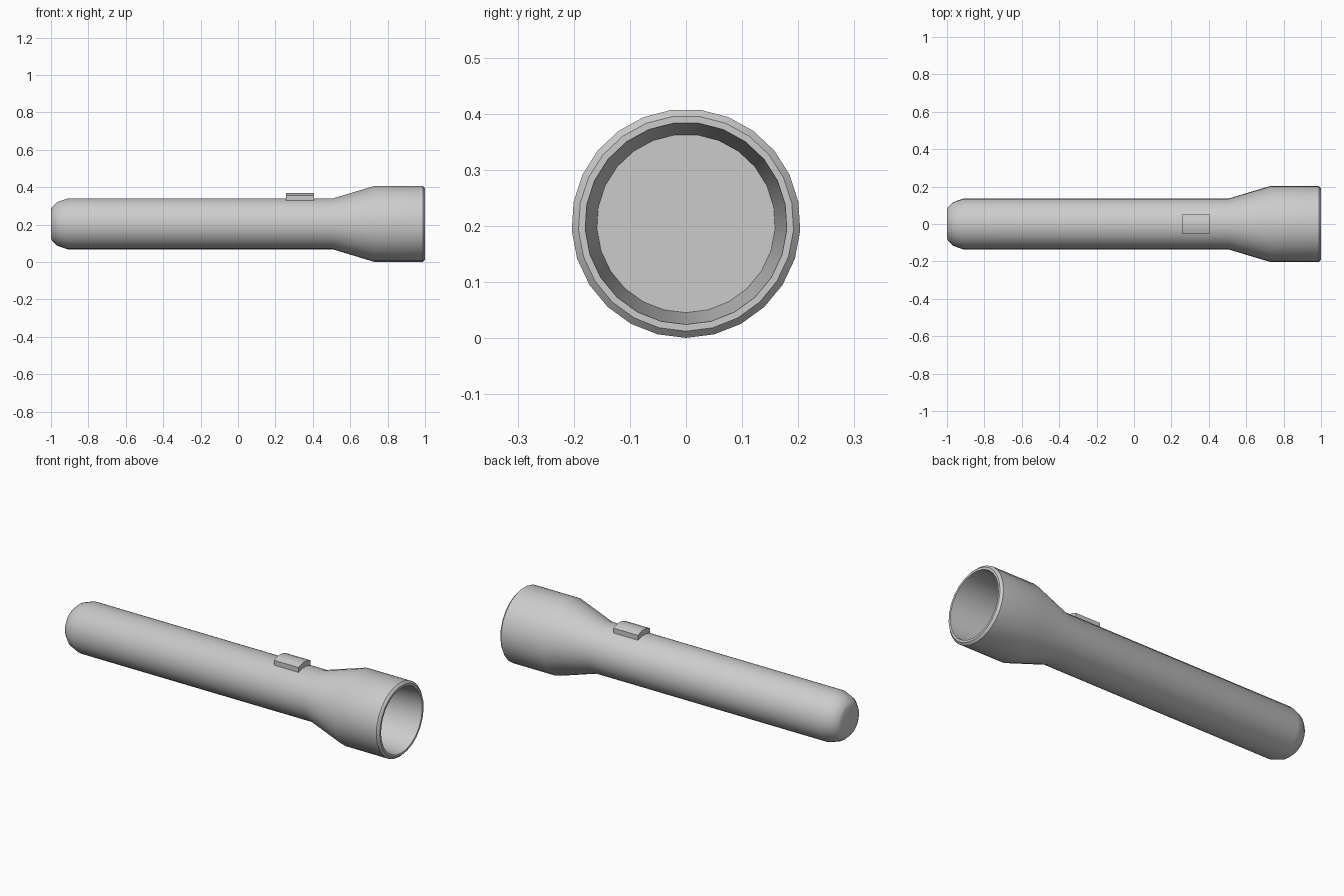
import bpy, bmesh
from math import sin, cos, tau, radians

if "Cube" in bpy.data.objects:
    bpy.data.objects.remove(bpy.data.objects["Cube"])

SIDES = 25
AXIS_Z = 0.2045


def finish(bm, name, angle=35):
    bmesh.ops.recalc_face_normals(bm, faces=bm.faces)
    mesh = bpy.data.meshes.new(name)
    bm.to_mesh(mesh)
    bm.free()
    obj = bpy.data.objects.new(name, mesh)
    bpy.context.collection.objects.link(obj)
    bpy.ops.object.select_all(action='DESELECT')
    obj.select_set(True)
    bpy.context.view_layer.objects.active = obj
    bpy.ops.object.shade_smooth_by_angle(angle=radians(angle))
    return obj


def lathe_x(name, profile):
    """Revolve (x, radius) points about the long axis and cap both ends."""
    bm = bmesh.new()
    rings = []
    for x, r in profile:
        rings.append([bm.verts.new((x, r * sin(tau * i / SIDES),
                                    AXIS_Z - r * cos(tau * i / SIDES)))
                      for i in range(SIDES)])
    for a, b in zip(rings, rings[1:]):
        for i in range(SIDES):
            j = (i + 1) % SIDES
            bm.faces.new((a[i], a[j], b[j], b[i]))
    bm.faces.new(rings[0])
    bm.faces.new(rings[-1])
    return finish(bm, name)


# Handle, flared head, rim and recessed lens in one turned profile
lathe_x("torch_body", [
    (-1.0, 0.075), (-0.993, 0.092), (-0.967, 0.117), (-0.912, 0.136),
    (0.505, 0.136), (0.73, 0.204), (0.988, 0.204), (1.0, 0.192),
    (1.0, 0.180), (0.70, 0.159)])

# Sliding switch: slab with a gently arched top, sunk into the handle
section = [(-0.052, 0.325), (-0.052, 0.357), (-0.026, 0.367), (0.0, 0.370),
           (0.026, 0.367), (0.052, 0.357), (0.052, 0.325)]
bm = bmesh.new()
face = bm.faces.new([bm.verts.new((0.257, y, z)) for y, z in section])
ext = bmesh.ops.extrude_face_region(bm, geom=[face], use_keep_orig=True)
new_verts = [g for g in ext["geom"] if isinstance(g, bmesh.types.BMVert)]
bmesh.ops.translate(bm, verts=new_verts, vec=(0.15, 0, 0))
finish(bm, "switch")
